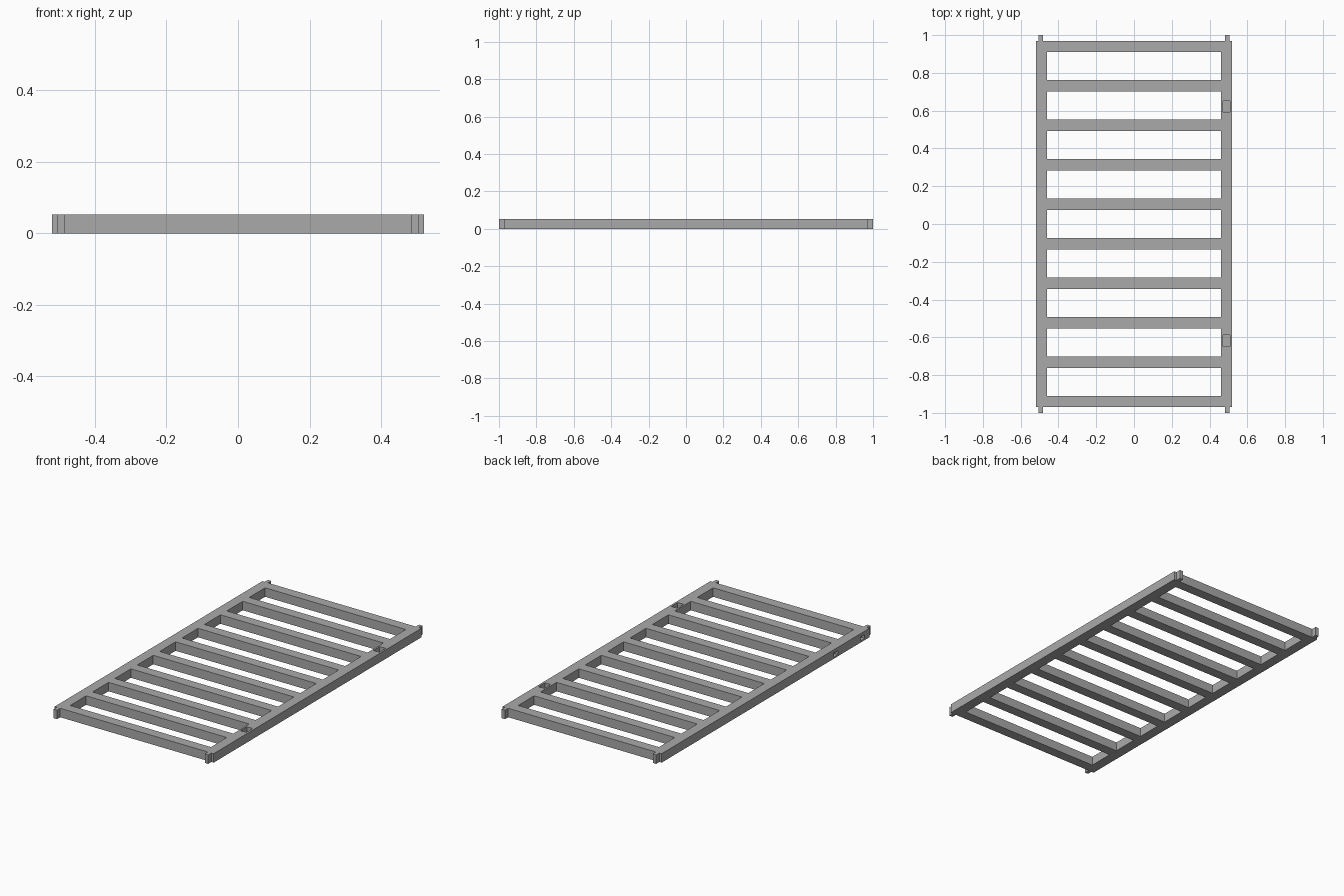
import bpy
import bmesh
from mathutils import Matrix, Vector

default = bpy.data.objects.get("Cube")
if default:
    bpy.data.objects.remove(default, do_unlink=True)

HALF_X, HALF_Y, THICK = 0.52, 0.97, 0.053
BAR = 0.06
BARS = 10

grey = bpy.data.materials.new("plain grey")
grey.use_nodes = True
colour = (0.4, 0.4, 0.4, 1)
grey.diffuse_color = colour
grey.node_tree.nodes["Principled BSDF"].inputs["Base Color"].default_value = colour


def boxes(name, spans):
    """One object holding a box for each (low corner, high corner) pair."""
    bm = bmesh.new()
    for low, high in spans:
        low, high = Vector(low), Vector(high)
        size = Matrix.Diagonal((*(high - low), 1))
        bmesh.ops.create_cube(bm, size=1, matrix=Matrix.Translation((low + high) / 2) @ size)
    mesh = bpy.data.meshes.new(name)
    bm.to_mesh(mesh)
    bm.free()
    mesh.materials.append(grey)
    obj = bpy.data.objects.new(name, mesh)
    bpy.context.collection.objects.link(obj)
    return obj


# Slatted frame, cut from one board
frame = boxes("slatted_frame", [((-HALF_X, -HALF_Y, 0), (HALF_X, HALF_Y, THICK))])

# Openings between the slats
cuts = []
pitch = (2 * HALF_Y - BAR) / (BARS - 1)
for i in range(BARS - 1):
    y = -HALF_Y + BAR + i * pitch
    inner = HALF_X - BAR
    cuts.append(((-inner, y, -0.1), (inner, y + pitch - BAR, 0.2)))

# Blind sockets in the top of the left rail
for y in (-0.618, 0.622):
    cuts.append(((0.47, y - 0.03, 0.02), (0.508, y + 0.03, 0.2)))

# Small blind sockets in the outer face of the right rail
for y in (-0.905, -0.655):
    cuts.append(((-0.6, y - 0.02, 0.01), (-0.5, y + 0.02, 0.033)))

cutter = boxes("socket_cutter", cuts)
cutter.hide_render = True
mod = frame.modifiers.new("cut openings", "BOOLEAN")
mod.operation = "DIFFERENCE"
mod.solver = "EXACT"
mod.object = cutter
bpy.context.view_layer.objects.active = frame
bpy.ops.object.modifier_apply(modifier=mod.name)
bpy.data.objects.remove(cutter, do_unlink=True)

# Tenons at the four rail ends
for side, sx in (("right", -1), ("left", 1)):
    for end, sy in (("front", -1), ("back", 1)):
        x = sx * 0.494
        ya, yb = sorted((sy * HALF_Y, sy))
        boxes(f"{end}_{side}_tenon", [((x - 0.011, ya, 0), (x + 0.011, yb, THICK))])
